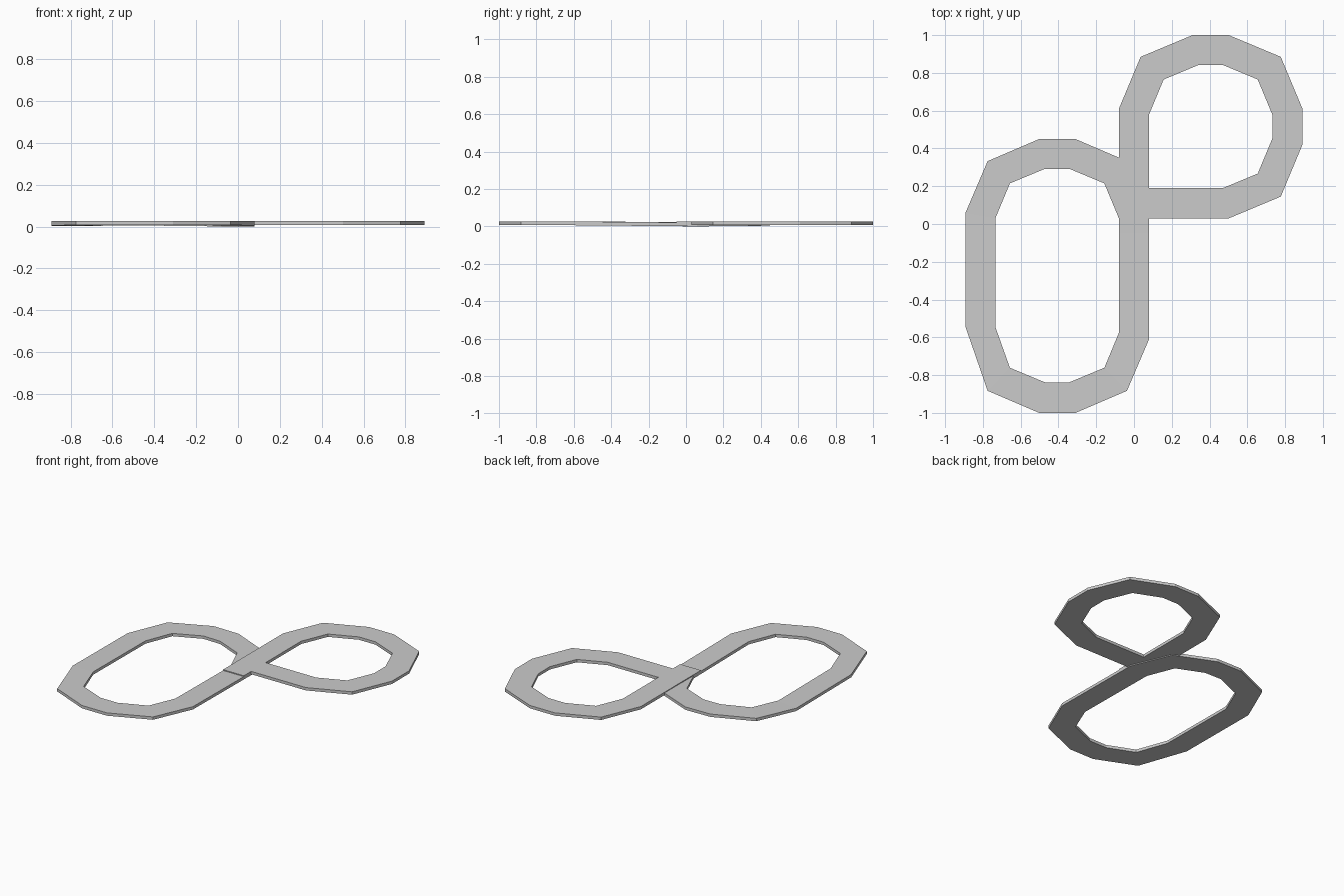
import bpy, bmesh

if "Cube" in bpy.data.objects:
    bpy.data.objects.remove(bpy.data.objects["Cube"])

BASE, TOP = 0.007, 0.027
WIDTH = 0.16


def outline(x0, x1, y0, y1, a, c, d, square=False, low_left=None):
    """Box outline with each corner cut into two bends, from top right anticlockwise."""
    pts = []
    for sx, sy in ((1, 1), (-1, 1), (-1, -1), (1, -1)):
        x, y = (x1 if sx > 0 else x0), (y1 if sy > 0 else y0)
        if square and (sx, sy) == (-1, -1):
            pts += [(x, y)] * 3
            continue
        dy = low_left if (low_left and (sx, sy) == (-1, -1)) else a
        side, mid, end = (x, y - sy * dy), (x - sx * c, y - sy * c), (x - sx * d, y)
        pts += [side, mid, end] if sx == sy else [end, mid, side]
    return pts


def ring(name, outer, inner, dips):
    """Closed flat track from two matching outlines, lowered by dips."""
    bm = bmesh.new()
    rows = []
    for o, i, dip in zip(outer, inner, dips):
        rows.append([bm.verts.new((p[0], p[1], z - dip))
                     for p, z in ((o, BASE), (o, TOP), (i, TOP), (i, BASE))])
    for k, r in enumerate(rows):
        s = rows[(k + 1) % len(rows)]
        for j in range(4):
            n = (j + 1) % 4
            bm.faces.new((r[j], r[n], s[n], s[j]))
    bmesh.ops.remove_doubles(bm, verts=bm.verts, dist=0.0005)
    bmesh.ops.recalc_face_normals(bm, faces=bm.faces)
    me = bpy.data.meshes.new(name)
    bm.to_mesh(me)
    bm.free()
    ob = bpy.data.objects.new(name, me)
    bpy.context.collection.objects.link(ob)
    return ob


# Upper right loop, square where it meets the long straight
w = WIDTH
ring("upper_loop",
     outline(-0.08, 0.892, 0.03, 1.0, 0.39, 0.115, 0.39, square=True),
     outline(0.08, 0.732, 0.19, 0.842, 0.262, 0.077, 0.262, square=True),
     [0] * 12)

# Lower left loop, dipping under the straight at the crossing
ring("lower_loop",
     outline(-0.892, 0.08, -1.0, 0.45, 0.39, 0.117, 0.39, low_left=0.455),
     outline(-0.734, -0.08, -0.838, 0.292, 0.262, 0.077, 0.262, low_left=0.293),
     [0.007, 0.005, 0.003, 0.001, 0.003, 0.005, 0.001, 0, 0, 0, 0, 0.001])

# Short tail of the straight overlapping the lower loop
bpy.ops.mesh.primitive_cube_add(size=1, location=(0, -0.01, (BASE + TOP) / 2))
tail = bpy.context.object
tail.name = "crossing_straight"
tail.scale = (w, 0.08, TOP - BASE)
